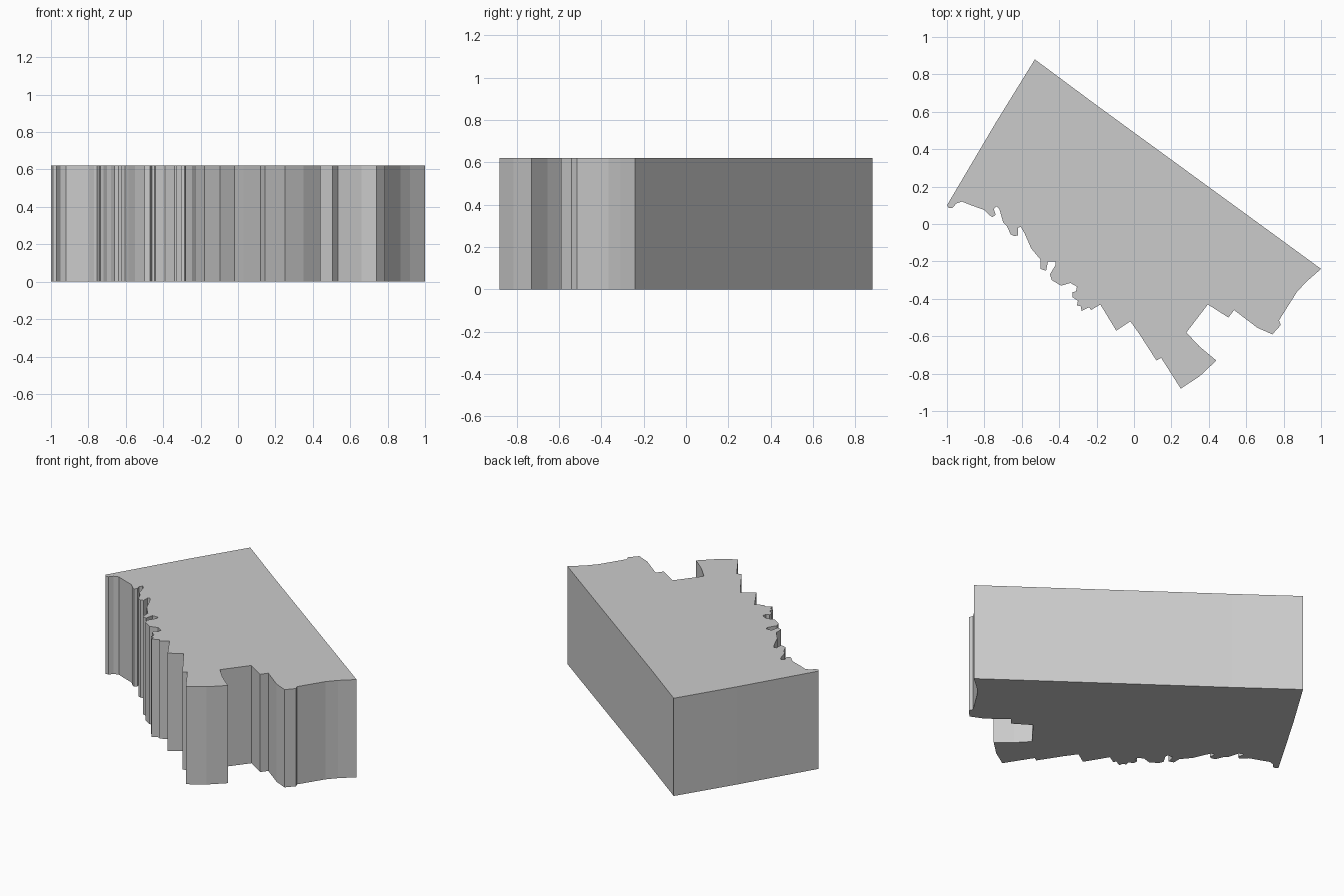
import bpy, bmesh

HEIGHT = 0.62

# Ragged left side of the footprint, from the west corner down to the south wing
ragged_side = [
    (-1, .10), (-.99, .086), (-.97, .086), (-.95, .11), (-.92, .12), (-.87, .10),
    (-.80, .075), (-.77, .045), (-.755, .037), (-.74, .05), (-.75, .08), (-.735, .095),
    (-.72, .08), (-.70, .01), (-.68, -.01), (-.66, -.055), (-.64, -.065), (-.62, -.06),
    (-.62, -.02), (-.605, -.015), (-.585, -.05), (-.55, -.13), (-.50, -.19),
    (-.50, -.24), (-.47, -.25), (-.46, -.20), (-.42, -.20), (-.42, -.22), (-.45, -.27),
    (-.44, -.30), (-.39, -.33), (-.34, -.315), (-.305, -.335), (-.31, -.36),
    (-.33, -.365), (-.33, -.39), (-.30, -.41), (-.305, -.435), (-.285, -.44),
    (-.28, -.465), (-.24, -.445), (-.23, -.46), (-.18, -.43), (-.095, -.57), (-.02, -.52),
    (.03, -.59), (.12, -.73), (.145, -.715),
]
# South wing with its recess, then the short end wall
wing_and_end = [
    (.25, -.88), (.35, -.815), (.44, -.73), (.35, -.655), (.28, -.58), (.395, -.43),
    (.505, -.50), (.535, -.46), (.66, -.555), (.74, -.59), (.785, -.54), (.775, -.515),
    (.87, -.365), (.92, -.31), (1, -.24),
]
# Long straight back wall up to the north corner
back_wall = [(.74, -.05), (-.2, .635), (-.53, .88), (-.74, .54)]

# Extrude the footprint into a flat-topped block
bm = bmesh.new()
footprint = bm.faces.new([bm.verts.new((x, y, 0))
                          for x, y in ragged_side + wing_and_end + back_wall])
result = bmesh.ops.extrude_face_region(bm, geom=[footprint], use_keep_orig=True)
top_verts = [g for g in result["geom"] if isinstance(g, bmesh.types.BMVert)]
bmesh.ops.translate(bm, verts=top_verts, vec=(0, 0, HEIGHT))
bmesh.ops.recalc_face_normals(bm, faces=bm.faces[:])

mesh = bpy.data.meshes.new("building_block")
bm.to_mesh(mesh)
bm.free()
block = bpy.data.objects.new("building_block", mesh)
bpy.context.collection.objects.link(block)
